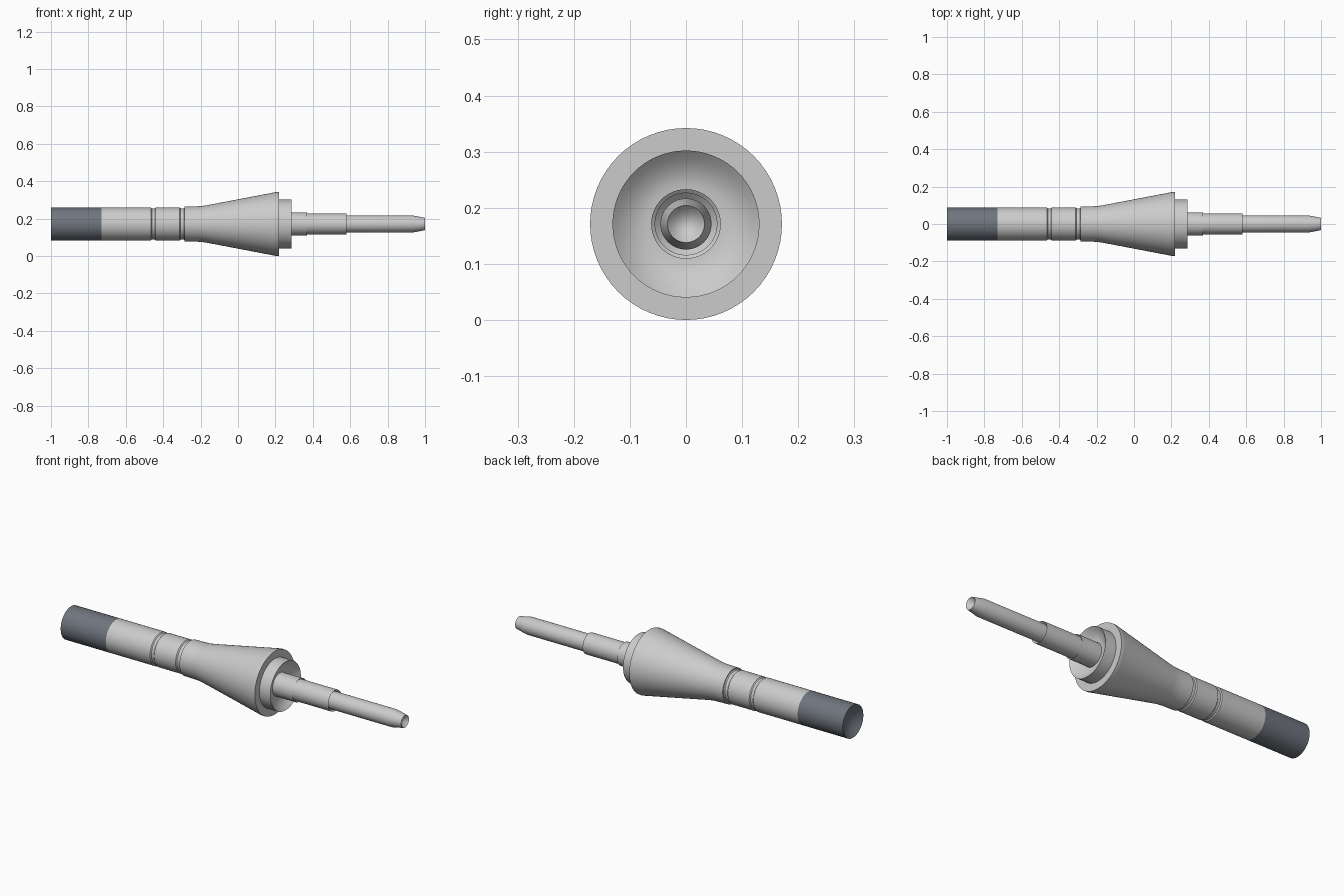
import bpy, math

if "Cube" in bpy.data.objects:
    bpy.data.objects.remove(bpy.data.objects["Cube"])

AXIS_Z = 0.171
SIDES = 64


def lathe(name, profile, mat=None):
    """Revolve (x, radius) points about the long axis; radius 0 closes an end."""
    verts, faces, rings = [], [], []
    for x, r in profile:
        start = len(verts)
        n = SIDES if r > 0 else 1
        for i in range(n):
            a = 2 * math.pi * i / SIDES
            verts.append((x, r * math.cos(a), AXIS_Z + r * math.sin(a)))
        rings.append((start, n))
    for (a, na), (b, nb) in zip(rings, rings[1:]):
        for i in range(SIDES):
            j = (i + 1) % SIDES
            if na == 1:
                faces.append((a, b + j, b + i))
            elif nb == 1:
                faces.append((a + i, a + j, b))
            else:
                faces.append((a + i, a + j, b + j, b + i))
    mesh = bpy.data.meshes.new(name)
    mesh.from_pydata(verts, [], [f[::-1] for f in faces])
    mesh.update()
    obj = bpy.data.objects.new(name, mesh)
    bpy.context.collection.objects.link(obj)
    if mat:
        mesh.materials.append(mat)
    bpy.ops.object.select_all(action='DESELECT')
    obj.select_set(True)
    bpy.context.view_layer.objects.active = obj
    bpy.ops.object.shade_smooth_by_angle(angle=math.radians(30))
    return obj


def dish(x_rim, r_rim, r_in, depth, steps=6):
    """Hollowed end: points from the rim inwards, sunk by depth."""
    pts = []
    for k in range(steps + 1):
        t = k / steps
        pts.append((x_rim - depth * (1 - (1 - t) ** 2), r_rim + (r_in - r_rim) * t))
    return pts


dark = bpy.data.materials.new("dark_grip")
dark.diffuse_color = (0.16, 0.18, 0.21, 1)
dark.use_nodes = True
dark.node_tree.nodes["Principled BSDF"].inputs["Base Color"].default_value = dark.diffuse_color

# Dark rear grip with a hollowed end
lathe("rear_grip", dish(-1.0, 0.088, 0, -0.035)[::-1] + [(-0.73, 0.088)], dark)

# Handle tube with two grooves
handle = [(-0.73, 0.088)]
for x0, x1 in ((-0.465, -0.44), (-0.312, -0.285)):
    handle += [(x0, 0.088), (x0 + 0.005, 0.083), (x1 - 0.005, 0.083), (x1, 0.088)]
lathe("handle_tube", handle)

# Flared body with flange
lathe("flared_body", [(-0.285, 0.088), (-0.285, 0.0935), (-0.22, 0.0945), (-0.19, 0.0965),
                      (-0.165, 0.1005), (0.2, 0.170), (0.205, 0.171), (0.22, 0.171),
                      (0.22, 0.131)])

# Front collar with dished face
lathe("front_collar", [(0.22, 0.131), (0.285, 0.131)] + dish(0.285, 0.131, 0.062, 0.035)[1:])

# Stepped sleeves
lathe("base_sleeve", [(0.25, 0.062), (0.37, 0.062), (0.365, 0.056)])
lathe("middle_sleeve", [(0.365, 0.056), (0.58, 0.056), (0.57, 0.0455)])

# Probe rod with tapered, hollowed tip
lathe("probe_rod", [(0.57, 0.0455), (0.935, 0.0455), (1.0, 0.033)]
      + dish(1.0, 0.033, 0, 0.02)[1:])
